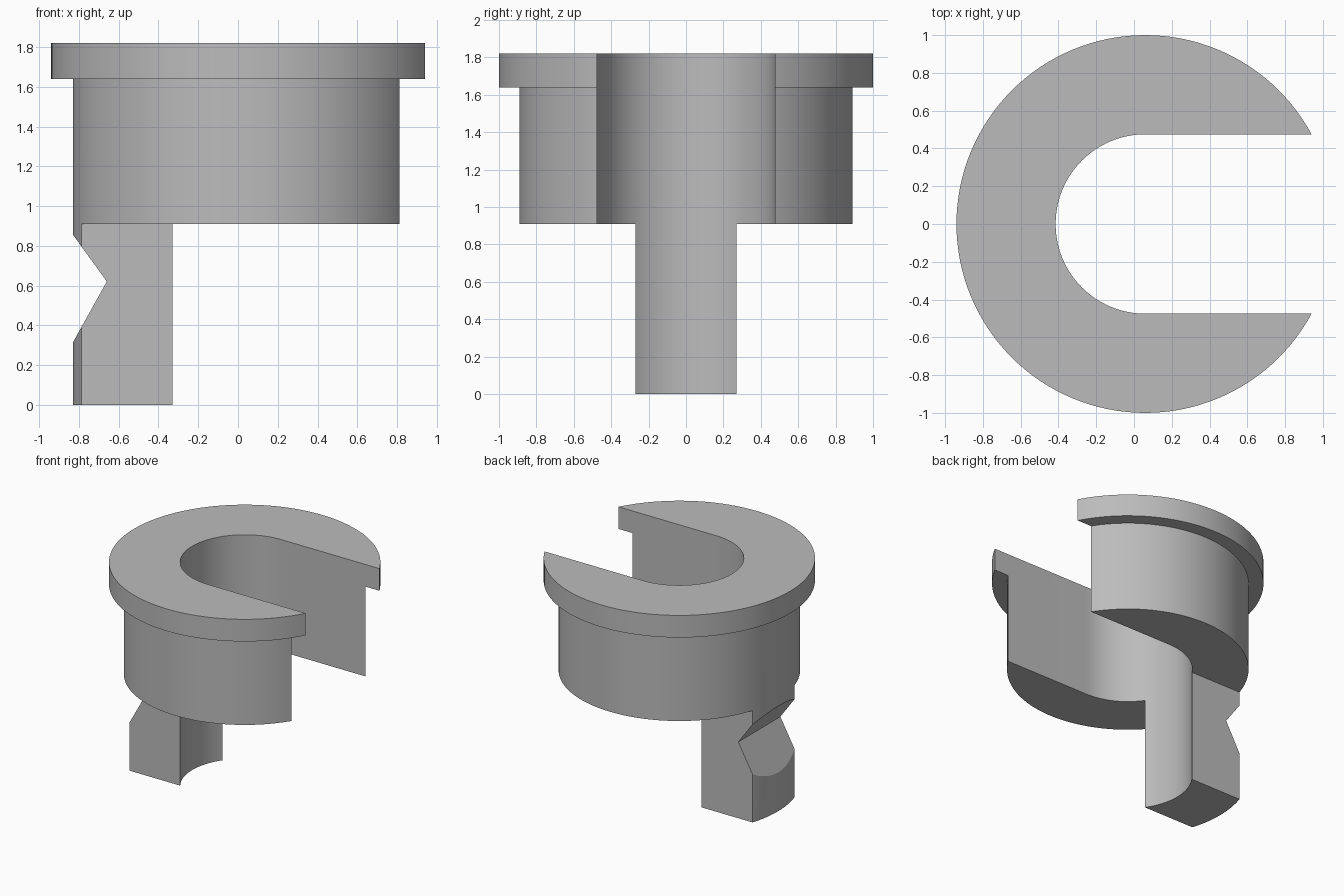
import bpy, bmesh, math
from mathutils import Vector

if "Cube" in bpy.data.objects:
    bpy.data.objects.remove(bpy.data.objects["Cube"])

AXIS_X = 0.06        # centre of the round body
BODY_R, RIM_R, BORE_R = 0.89, 1.0, 0.475
LEG_HALF = 0.27
BODY_Z, RIM_Z, TOP_Z = 0.91, 1.64, 1.82

grey = bpy.data.materials.new("plain_grey")
grey.use_nodes = True
colour = (0.5, 0.5, 0.5, 1)
grey.diffuse_color = colour
grey.node_tree.nodes["Principled BSDF"].inputs["Base Color"].default_value = colour


def make_object(name, bm):
    bmesh.ops.recalc_face_normals(bm, faces=bm.faces)
    mesh = bpy.data.meshes.new(name)
    bm.to_mesh(mesh)
    bm.free()
    mesh.materials.append(grey)
    obj = bpy.data.objects.new(name, mesh)
    bpy.context.collection.objects.link(obj)
    return obj


def prism(name, outline, push):
    """Extrude a closed outline along the push vector."""
    bm = bmesh.new()
    face = bm.faces.new([bm.verts.new(p) for p in outline])
    new = bmesh.ops.extrude_face_region(bm, geom=[face])["geom"]
    bmesh.ops.translate(bm, vec=Vector(push),
                        verts=[v for v in new if isinstance(v, bmesh.types.BMVert)])
    return make_object(name, bm)


def lathe(name, profile, steps):
    """Spin a profile of (radius, height) around the body axis."""
    bm = bmesh.new()
    verts = [bm.verts.new((AXIS_X + r, 0, z)) for r, z in profile]
    edges = [bm.edges.new(pair) for pair in zip(verts, verts[1:])]
    bmesh.ops.spin(bm, geom=verts + edges, cent=(AXIS_X, 0, 0), axis=(0, 0, 1),
                   angle=math.tau, steps=steps)
    bmesh.ops.remove_doubles(bm, verts=bm.verts, dist=1e-4)
    # cap top and bottom
    bmesh.ops.holes_fill(bm, edges=[e for e in bm.edges if e.is_boundary], sides=0)
    return make_object(name, bm)


# Flanged round body, full height before cutting
collar = lathe("slotted_collar", [(BODY_R, 0), (BODY_R, RIM_Z),
                                  (RIM_R, RIM_Z), (RIM_R, TOP_Z)], 128)

# U-shaped slot open towards +x
arc = [math.pi / 2 + math.pi * i / 48 for i in range(49)]
slot = [(AXIS_X + BORE_R * math.cos(a), BORE_R * math.sin(a), -0.5) for a in arc]
slot += [(2, -BORE_R, -0.5), (2, BORE_R, -0.5)]
cutters = [prism("slot_cutter", slot, (0, 0, 3))]

# Waste on both sides of the leg, below the body
for side in (-1, 1):
    waste = [(x, side * y, -0.5) for x, y in
             ((-2, LEG_HALF), (2, LEG_HALF), (2, 2), (-2, 2))]
    cutters.append(prism("leg_side_cutter", waste, (0, 0, BODY_Z + 0.5)))

# V notch on the outside of the leg, sides continued past the surface
tip = Vector((-0.66, 0, 0.62))
upper = tip + Vector((-0.17, 0, 0.235)) * 1.2
lower = tip + Vector((-0.17, 0, -0.305)) * 1.2
notch = [p + Vector((0, -1, 0)) for p in (tip, upper, lower)]
cutters.append(prism("notch_cutter", notch, (0, 2, 0)))

# Carry out the cuts
bpy.ops.object.select_all(action="DESELECT")
bpy.context.view_layer.objects.active = collar
collar.select_set(True)
for cutter in cutters:
    cutter.hide_render = True
    cut = collar.modifiers.new("cut", "BOOLEAN")
    cut.operation, cut.solver, cut.object = "DIFFERENCE", "EXACT", cutter
    bpy.ops.object.modifier_apply(modifier=cut.name)
    bpy.data.objects.remove(cutter)

bpy.ops.object.shade_smooth_by_angle(angle=math.radians(25))
